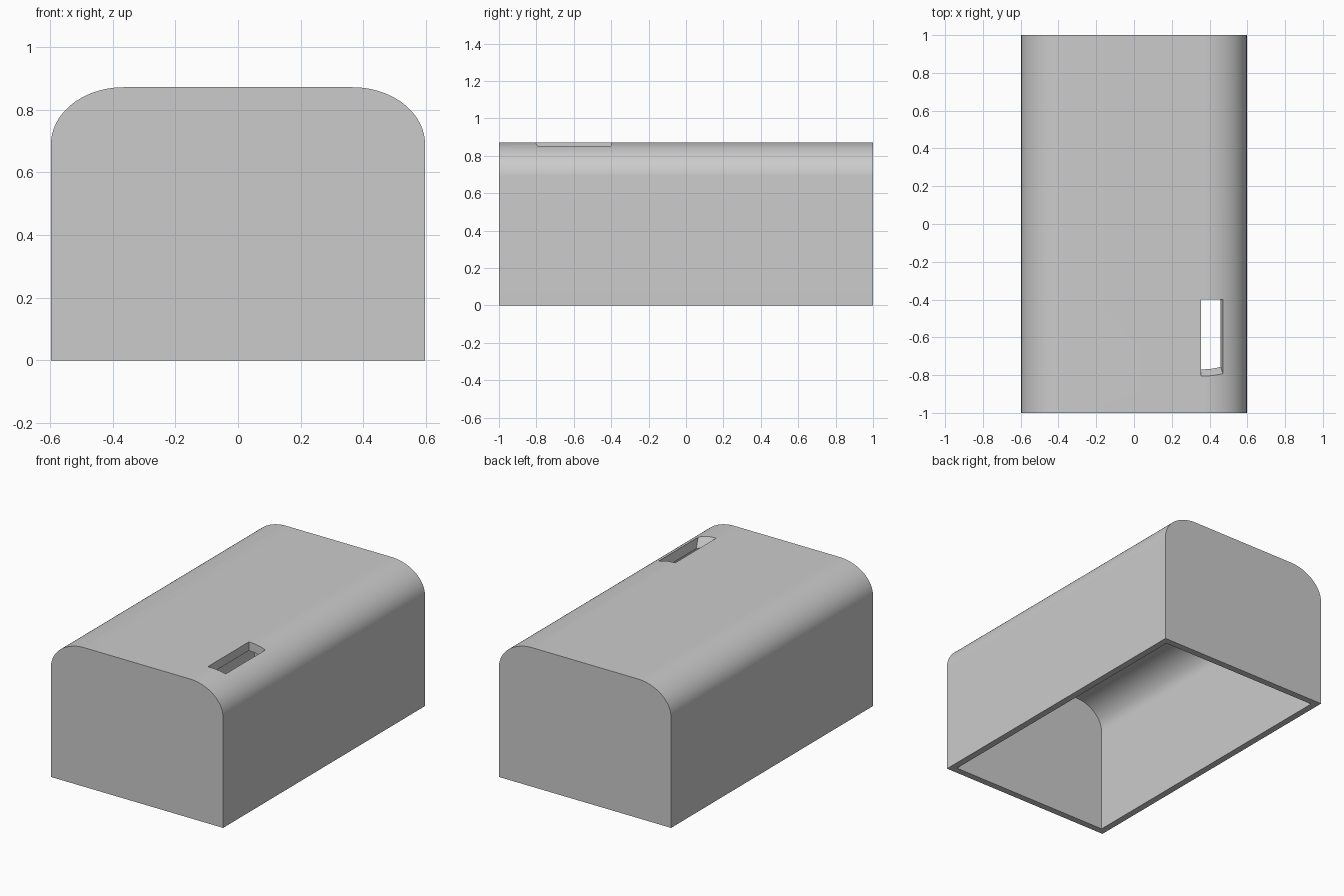
import bpy, bmesh, math

cube = bpy.data.objects.get("Cube")
if cube:
    bpy.data.objects.remove(cube)

GREY = (0.6, 0.6, 0.6, 1)
grey = bpy.data.materials.new("plain grey")
grey.use_nodes = True
grey.diffuse_color = GREY
grey.node_tree.nodes["Principled BSDF"].inputs["Base Color"].default_value = GREY


def make_object(name, bm):
    bmesh.ops.recalc_face_normals(bm, faces=bm.faces)
    mesh = bpy.data.meshes.new(name)
    bm.to_mesh(mesh)
    bm.free()
    mesh.materials.append(grey)
    obj = bpy.data.objects.new(name, mesh)
    bpy.context.collection.objects.link(obj)
    return obj


def loft(name, start, end):
    """Solid between two matching loops of points."""
    bm = bmesh.new()
    a = [bm.verts.new(p) for p in start]
    b = [bm.verts.new(p) for p in end]
    bm.faces.new(a)
    bm.faces.new(b[::-1])
    for i in range(len(a)):
        j = (i + 1) % len(a)
        bm.faces.new((a[i], a[j], b[j], b[i]))
    return make_object(name, bm)


def arch(name, half_width, bottom, spring, top, half_length, flat=0.365, steps=24):
    """Box with an elliptically rounded top along both long edges."""
    right = [(half_width, bottom)]
    for i in range(steps + 1):
        t = math.pi / 2 * i / steps
        right.append((flat + (half_width - flat) * math.cos(t),
                      spring + (top - spring) * math.sin(t)))
    profile = right + [(-x, z) for x, z in reversed(right)]
    return loft(name, [(x, -half_length, z) for x, z in profile],
                [(x, half_length, z) for x, z in profile])


def cut(target, cutter):
    mod = target.modifiers.new(cutter.name, "BOOLEAN")
    mod.operation = "DIFFERENCE"
    mod.solver = "EXACT"
    mod.object = cutter
    bpy.context.view_layer.objects.active = target
    bpy.ops.object.modifier_apply(modifier=mod.name)
    bpy.data.objects.remove(cutter)


# Rounded cover, hollow and open underneath
WALL, ROOF, TOP = 0.042, 0.055, 0.872
cover = arch("cover", 0.597, 0, 0.69, TOP, 1)
cut(cover, arch("cavity", 0.597 - WALL, -0.1, 0.66, TOP - ROOF, 1 - WALL))


# Slot through the roof, its front and outer walls leaning inwards
def slot_loop(z):
    drop = TOP - z
    front, outer = -0.805 + 0.65 * drop, 0.474 - 0.2 * drop
    return [(0.355, front, z), (outer, front, z), (outer, -0.4, z), (0.355, -0.4, z)]


cut(cover, loft("slot", slot_loop(0.72), slot_loop(0.95)))

bpy.ops.object.select_all(action="DESELECT")
cover.select_set(True)
bpy.context.view_layer.objects.active = cover
bpy.ops.object.shade_smooth_by_angle(angle=math.radians(30))
